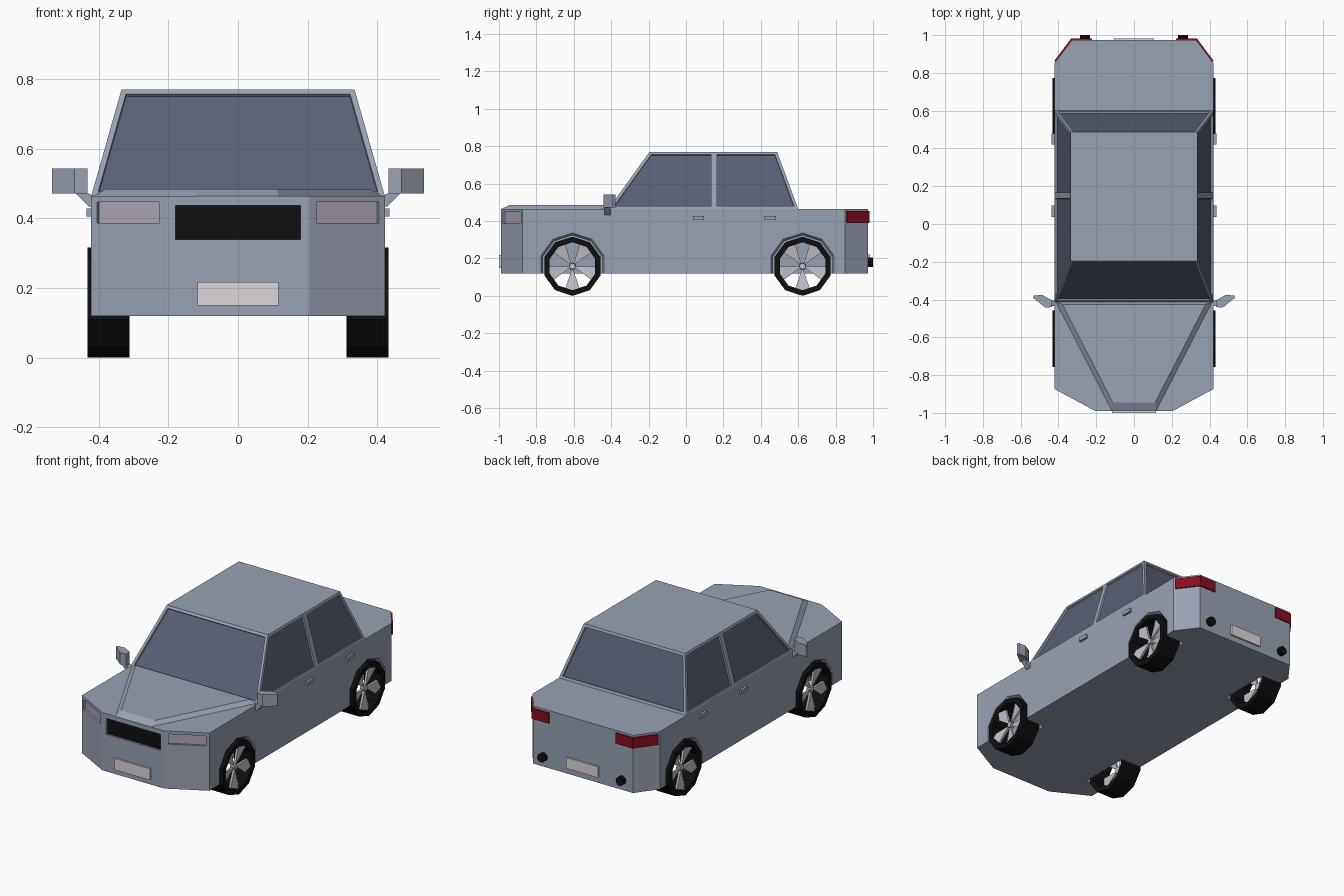
import bpy, bmesh
from math import sin, cos, pi, hypot
from mathutils import Vector

if "Cube" in bpy.data.objects:
    bpy.data.objects.remove(bpy.data.objects["Cube"])


def material(name, rgb):
    m = bpy.data.materials.new(name)
    m.diffuse_color = (*rgb, 1)
    m.use_nodes = True
    m.node_tree.nodes["Principled BSDF"].inputs["Base Color"].default_value = m.diffuse_color
    return m


PAINT = material("paint", (0.32, 0.36, 0.45))
GLASS = material("glass", (0.10, 0.115, 0.175))
BLACK = material("black", (0.005, 0.005, 0.005))
RED = material("red", (0.25, 0.004, 0.015))
LAMP = material("lamp", (0.42, 0.38, 0.46))
PALE = material("pale", (0.72, 0.67, 0.70))
ALLOY = material("alloy", (0.55, 0.52, 0.60))


def loft(name, parts, mat=PAINT, mirror=False, ring=False):
    """Skin each part (a list of equal-length point loops); cap ends or close as a ring."""
    bm = bmesh.new()
    for loops in parts:
        vs = [[bm.verts.new(p) for p in loop] for loop in loops]
        n = len(vs[0])
        pairs = list(zip(vs, vs[1:])) + ([(vs[-1], vs[0])] if ring else [])
        for a, b in pairs:
            for i in range(n):
                j = (i + 1) % n
                bm.faces.new((a[i], a[j], b[j], b[i]))
        if not ring:
            bm.faces.new(vs[0])
            bm.faces.new(vs[-1])
    bmesh.ops.recalc_face_normals(bm, faces=bm.faces)
    me = bpy.data.meshes.new(name)
    bm.to_mesh(me)
    bm.free()
    me.materials.append(mat)
    ob = bpy.data.objects.new(name, me)
    bpy.context.collection.objects.link(ob)
    if mirror:
        ob.modifiers.new("mirror", 'MIRROR').use_mirror_merge = False
    return ob


def plan(pts, z):
    return [(x, y, z) for x, y in pts]


def both(pts):
    """Complete a right-hand outline with its left-hand mirror."""
    return pts + [(-x, y) for x, y in reversed(pts)]


def prism(name, pts, z0, z1, mat=PAINT, mirror=False):
    return loft(name, [[plan(pts, z0), plan(pts, z1)]], mat, mirror)


def panel(name, p, q, z0, z1, out, inn, mat=PAINT, mirror=False):
    """Plate along plan segment p-q, from depth inn to height out of the surface."""
    dx, dy = q[0] - p[0], q[1] - p[1]
    k = hypot(dx, dy)
    nx, ny = dy / k, -dx / k
    pts = [(a[0] + nx * d, a[1] + ny * d) for a, d in ((p, out), (q, out), (q, -inn), (p, -inn))]
    return prism(name, pts, z0, z1, mat, mirror)


def wheel_loop(x, r, cy, cz=0.158, n=10):
    return [(x, cy + r * sin(2 * pi * i / n), cz + r * cos(2 * pi * i / n)) for i in range(n)]


def cut(target, cutter):
    cutter.hide_render = True
    m = target.modifiers.new("cut", 'BOOLEAN')
    m.operation, m.solver, m.object = 'DIFFERENCE', 'EXACT', cutter
    bpy.context.view_layer.objects.active = target
    bpy.ops.object.modifier_apply(modifier=m.name)
    bpy.data.objects.remove(cutter)


AXLES = {"front": -0.607, "rear": 0.623}
LIGHT = ((0.225, -0.979), (0.405, -0.883))

# lower body with wheel arches and recesses for lamps and grille
body = prism("body", both([(0.205, -0.99), (0.422, -0.873), (0.422, 0.85), (0.33, 0.973)]), 0.12, 0.465)
for y in AXLES.values():
    for s in (1, -1):
        cut(body, loft("arch_cutter", [[wheel_loop(s * x, r, y) for x, r in
                                        ((0.29, 0.166), (0.405, 0.166), (0.43, 0.184))]]))
for s in (1, -1):
    a, b = [(s * x, y) for x, y in LIGHT][::s]
    cut(body, panel("lamp_cutter", a, b, 0.387, 0.447, 0.01, 0.015))
cut(body, panel("grille_cutter", (-0.18, -0.99), (0.18, -0.99), 0.34, 0.437, 0.01, 0.015))

# raised bonnet
loft("bonnet", [[plan(both([(0.118, -0.989), (0.415, -0.412)]), 0.464),
                 plan(both([(0.112, -0.945), (0.38, -0.425)]), 0.485)]])

# cabin with inset windows, sides split at the door pillar
cabin = loft("cabin", [[plan(both([(0.422, -0.415), (0.422, 0.60)]), 0.464),
                        plan(both([(0.335, -0.195), (0.335, 0.487)]), 0.77)]])
cabin.data.materials.append(GLASS)
bm = bmesh.new()
bm.from_mesh(cabin.data)
bmesh.ops.bisect_plane(bm, geom=bm.verts[:] + bm.edges[:] + bm.faces[:],
                       plane_co=(0, 0.15, 0), plane_no=(0, 1, 0))
bm.normal_update()
panes = [f for f in bm.faces if abs(f.normal.z) < 0.95]
bmesh.ops.inset_individual(bm, faces=panes, thickness=0.016, use_even_offset=True)
for f in panes:
    f.material_index = 1
r = bmesh.ops.inset_individual(bm, faces=panes, thickness=0.001, depth=-0.01, use_even_offset=True)
for f in r["faces"]:
    f.material_index = 0
bm.to_mesh(cabin.data)
bm.free()

# lamps, grille and plates
panel("headlight", *LIGHT, 0.386, 0.448, -0.012, 0.03, LAMP, True)
panel("grille", (-0.181, -0.99), (0.181, -0.99), 0.339, 0.438, -0.012, 0.03, BLACK)
prism("tail_light", [(0.222, 0.981), (0.334, 0.981), (0.422, 0.863), (0.41, 0.855),
                     (0.325, 0.965), (0.222, 0.965)], 0.39, 0.453, RED, True)
panel("front_plate", (-0.117, -0.99), (0.117, -0.99), 0.15, 0.218, 0.01, 0.01, PALE)
panel("rear_plate", (0.105, 0.973), (-0.105, 0.973), 0.155, 0.22, 0.01, 0.01, PALE)

# exhaust pipes
loft("exhaust", [[[(0.26 + 0.026 * cos(i * pi / 5), y, 0.18 + 0.026 * sin(i * pi / 5))
                   for i in range(10)] for y in (0.95, 1.0)]], BLACK, True)

# door handles
for name, y in (("front", 0.037), ("rear", 0.42)):
    panel(name + "_door_handle", (0.422, y), (0.422, y + 0.06), 0.405, 0.428, 0.014, 0.01, PAINT, True)

# wing mirrors: housing on a slanted arm
prism("mirror_housing", [(0.433, -0.44), (0.47, -0.442), (0.535, -0.39), (0.53, -0.378),
                         (0.485, -0.376), (0.433, -0.405)], 0.472, 0.543, PAINT, True)
arm = [(0.415, 0.465), (0.415, 0.438), (0.428, 0.433), (0.468, 0.474), (0.436, 0.474)]
loft("mirror_arm", [[[(x, y, z) for x, z in arm] for y in (-0.435, -0.405)]], PAINT, True)

# wheels: open ten-sided tyre, five ridged wedge spokes, small hub
for name, cy in AXLES.items():
    loft(name + "_tyre", [[wheel_loop(x, rad, cy) for x, rad in
                           ((0.312, 0.158), (0.432, 0.158), (0.432, 0.128), (0.312, 0.128))]],
         BLACK, True, ring=True)
    spokes = []
    for k in range(5):
        def pt(x, rad, da):
            a = 2 * pi * k / 5 + pi + da
            return (x, cy + rad * sin(a), 0.158 + rad * cos(a))
        w = pi / 10
        spokes.append([[pt(0.39, 0.008, 0), pt(0.39, 0.128, -w), pt(0.39, 0.13, 0), pt(0.39, 0.128, w)],
                       [pt(0.405, 0.008, 0), pt(0.402, 0.128, -w), pt(0.425, 0.13, 0), pt(0.402, 0.128, w)]])
    loft(name + "_spokes", spokes, ALLOY, True)
    loft(name + "_hub", [[wheel_loop(0.385, 0.02, cy), wheel_loop(0.41, 0.016, cy)]], ALLOY, True)
